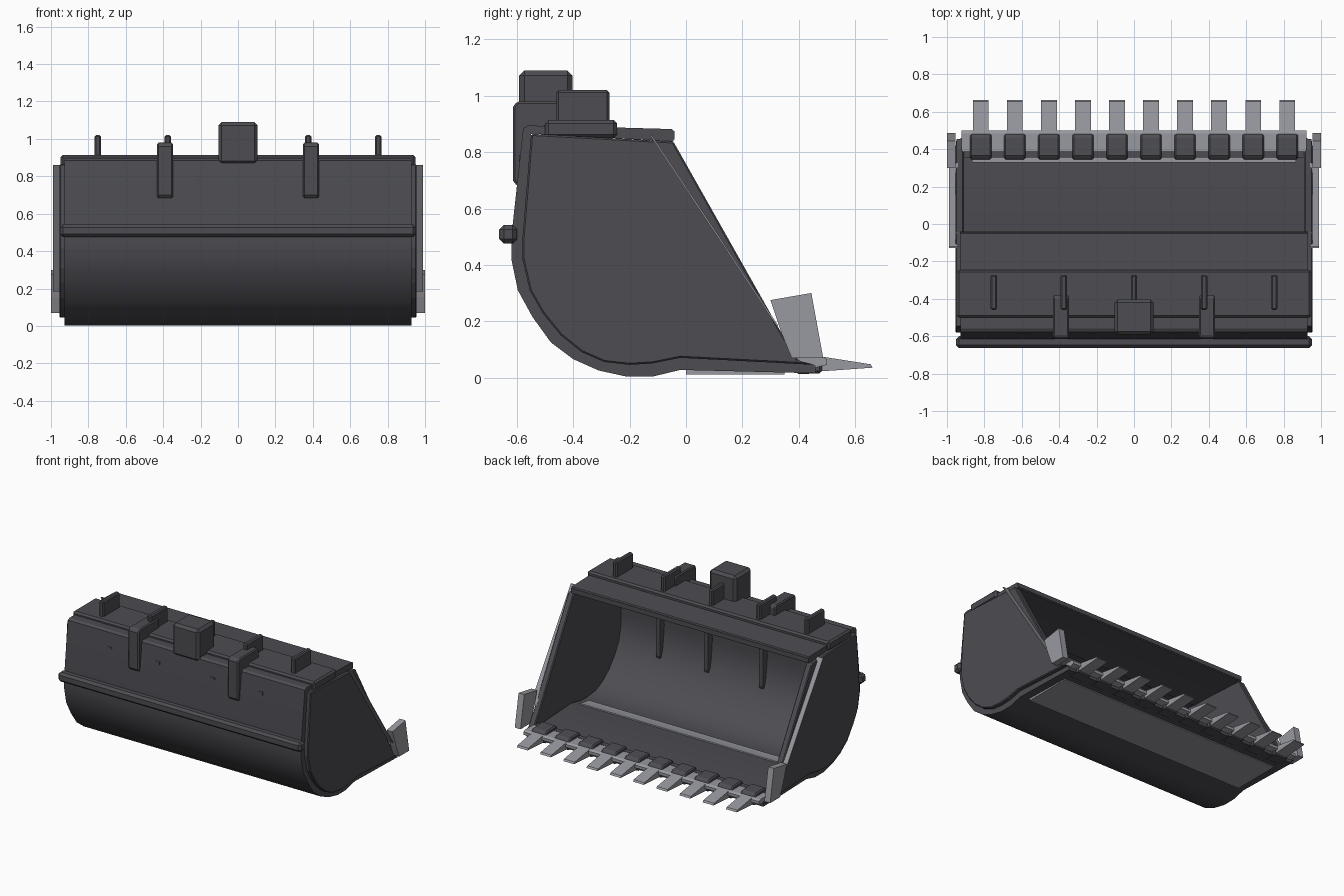
import bpy, bmesh, math


def material(name, r, g, b):
    m = bpy.data.materials.new(name)
    m.diffuse_color = (r, g, b, 1)
    return m


DARK = material("dark_steel", 0.073, 0.073, 0.085)
LIGHT = material("worn_steel", 0.315, 0.32, 0.35)


def extrude(name, profile, x0, x1, mat, bevel=0.0, smooth=False):
    """Extrude a (y, z) outline from x0 to x1."""
    bm = bmesh.new()
    a = [bm.verts.new((x0, y, z)) for y, z in profile]
    b = [bm.verts.new((x1, y, z)) for y, z in profile]
    n = len(profile)
    bm.faces.new(a)
    bm.faces.new(b[::-1])
    for i in range(n):
        j = (i + 1) % n
        bm.faces.new((a[j], a[i], b[i], b[j]))
    bmesh.ops.recalc_face_normals(bm, faces=bm.faces)
    me = bpy.data.meshes.new(name)
    bm.to_mesh(me)
    bm.free()
    me.materials.append(mat)
    ob = bpy.data.objects.new(name, me)
    bpy.context.collection.objects.link(ob)
    if bevel:
        mod = ob.modifiers.new("bevel", 'BEVEL')
        mod.width = bevel
        mod.segments = 1
        mod.limit_method = 'ANGLE'
        mod.angle_limit = math.radians(40)
    if smooth:
        bpy.ops.object.select_all(action='DESELECT')
        ob.select_set(True)
        bpy.context.view_layer.objects.active = ob
        bpy.ops.object.shade_smooth_by_angle(angle=math.radians(30))
    return ob


def box(name, x, y, z, mat, bevel=0.0):
    outline = [(y[0], z[0]), (y[1], z[0]), (y[1], z[1]), (y[0], z[1])]
    return extrude(name, outline, x[0], x[1], mat, bevel)


# Curved shell: outer skin, then inner skin back again
outer = [(-0.04, 0.875), (-0.56, 0.895), (-0.578, 0.885), (-0.62, 0.5), (-0.62, 0.42),
         (-0.597, 0.31), (-0.545, 0.215), (-0.48, 0.125), (-0.40, 0.065),
         (-0.31, 0.025), (-0.21, 0.003), (-0.12, 0.003), (-0.02, 0.027), (0.46, 0.015)]
inner = [(0.46, 0.045), (-0.02, 0.07), (-0.12, 0.05), (-0.20, 0.045), (-0.29, 0.055),
         (-0.37, 0.09), (-0.445, 0.15), (-0.51, 0.23), (-0.555, 0.31),
         (-0.58, 0.42), (-0.58, 0.5), (-0.55, 0.865), (-0.04, 0.845)]
extrude("bucket_shell", outer + inner, -0.928, 0.928, DARK, smooth=True)

# Side walls, thin edge strips and corner cutters
side = inner[:-1] + [(-0.045, 0.838), (0.335, 0.165), (0.40, 0.06)]
strip = [(-0.128, 0.86), (-0.121, 0.86), (0.327, 0.185), (0.320, 0.185)]
cutter = [(0.30, 0.275), (0.445, 0.30), (0.487, 0.07), (0.375, 0.07), (0.34, 0.155)]
for s, tag in ((-1, "left"), (1, "right")):
    extrude("side_wall_" + tag, side, s * 0.91, s * 0.955, DARK, 0.006)
    extrude("side_edge_strip_" + tag, strip, s * 0.94, s * 0.988, LIGHT)
    extrude("corner_cutter_" + tag, cutter, s * 0.955, s * 1.0, LIGHT)

# Roof plates
box("roof_plate", (-0.948, 0.948), (-0.50, -0.245), (0.85, 0.914), DARK, 0.012)
extrude("roof_lip", [(-0.26, 0.85), (-0.26, 0.888), (-0.05, 0.882), (-0.04, 0.87),
                     (-0.045, 0.838)], -0.93, 0.93, DARK)

# Rear stiffening bar
box("rear_bar", (-0.952, 0.952), (-0.663, -0.60), (0.475, 0.542), DARK, 0.016)

# Top ribs
for i in range(-2, 3):
    x = i * 0.375
    box("top_rib", (x - 0.017, x + 0.017), (-0.46, -0.272), (0.88, 1.02), DARK, 0.008)

# Upright braces on the inner back wall, their tips just showing at the rear
brace = [(-0.53, 0.79), (-0.53, 0.30), (-0.54, 0.275), (-0.56, 0.30), (-0.58, 0.50),
         (-0.575, 0.768), (-0.593, 0.768), (-0.592, 0.79)]
for x in (-0.592, -0.215, 0.215, 0.592):
    extrude("inner_brace", brace, x - 0.016, x + 0.016, DARK)

# Mounting hooks and centre block
hook = [(-0.615, 0.96), (-0.60, 0.98), (-0.39, 0.98), (-0.38, 0.965), (-0.38, 0.90),
        (-0.56, 0.88), (-0.585, 0.68), (-0.60, 0.68), (-0.615, 0.70)]
for s in (-1, 1):
    extrude("mounting_hook", hook, s * 0.39 - 0.042, s * 0.39 + 0.042, DARK, 0.012)
box("centre_block", (-0.105, 0.105), (-0.592, -0.403), (0.865, 1.09), DARK, 0.018)

# Front edge: worn cutting edge with a dark bar behind it
extrude("cutting_edge", [(0.385, 0.045), (0.385, 0.075), (0.485, 0.075),
                         (0.50, 0.065), (0.50, 0.045), (0.46, 0.035)], -0.923, 0.923, LIGHT)
box("edge_backing_bar", (-0.91, 0.91), (0.355, 0.39), (0.04, 0.077), DARK)

# Wear plate under the floor, with its two ends showing inside
box("bottom_wear_plate", (-0.87, 0.87), (0.0, 0.35), (0.011, 0.03), LIGHT)
box("front_floor_strip", (-0.865, 0.865), (0.328, 0.356), (0.04, 0.06), LIGHT)
extrude("rear_floor_strip", [(-0.155, 0.04), (-0.155, 0.054), (-0.12, 0.058),
                             (-0.055, 0.07), (-0.05, 0.055)], -0.87, 0.87, LIGHT)

# Teeth and their adapters
tooth = [(0.40, 0.025), (0.40, 0.08), (0.49, 0.073), (0.655, 0.047), (0.663, 0.035),
         (0.48, 0.022)]
adapter = [(0.345, 0.05), (0.345, 0.085), (0.365, 0.10), (0.46, 0.095), (0.482, 0.08),
           (0.482, 0.015), (0.40, 0.012)]
for i in range(10):
    x = (i - 4.5) * 0.182
    extrude("tooth", tooth, x - 0.042, x + 0.042, LIGHT)
    extrude("tooth_adapter", adapter, x - 0.057, x + 0.057, DARK, 0.008)
